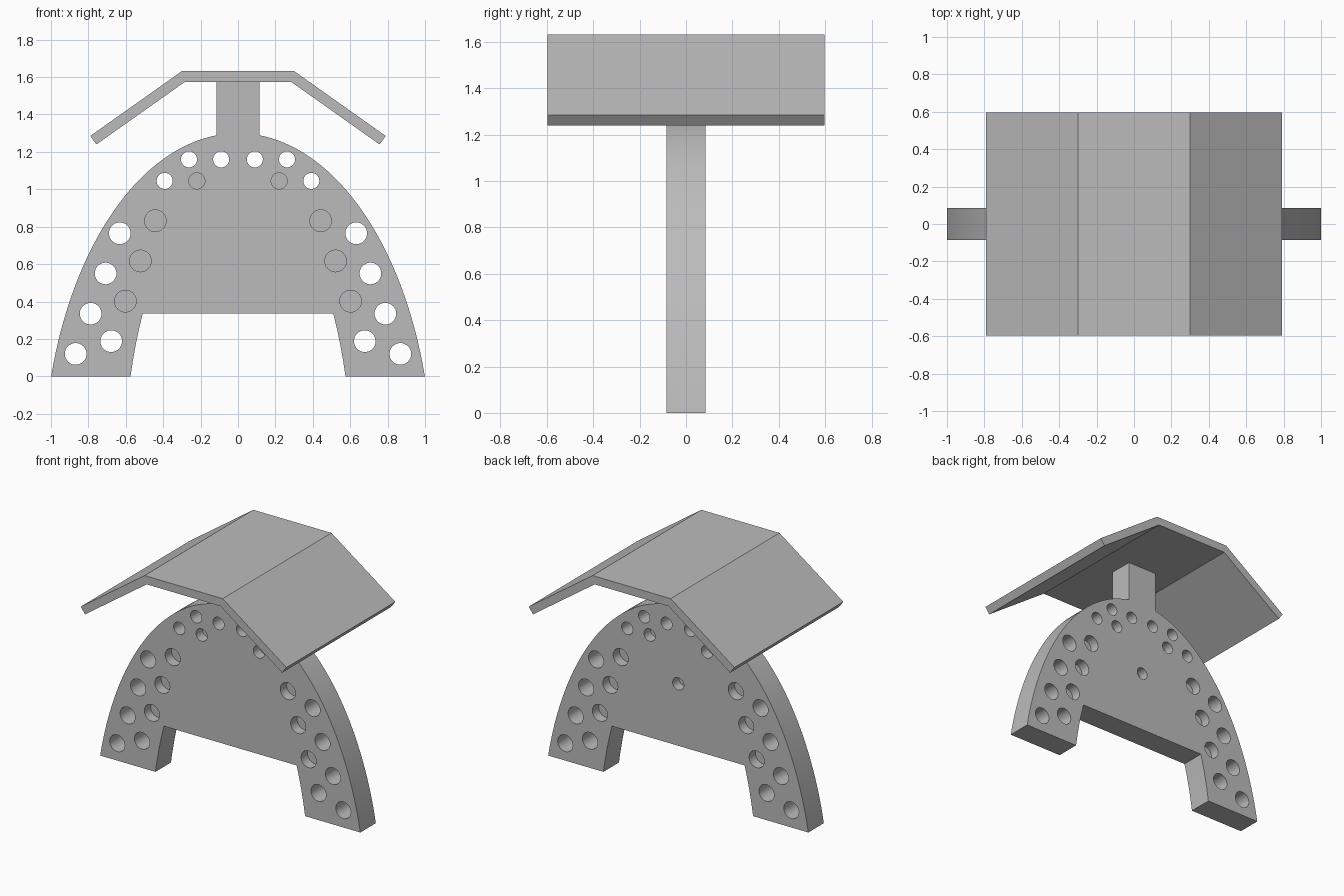
import bpy, bmesh, math
from mathutils import Matrix

if "Cube" in bpy.data.objects:
    bpy.data.objects.remove(bpy.data.objects["Cube"])

grey = bpy.data.materials.new("plain grey")
grey.diffuse_color = (0.5, 0.5, 0.5, 1)
grey.use_nodes = True
grey.node_tree.nodes["Principled BSDF"].inputs["Base Color"].default_value = grey.diffuse_color


def finish(bm, name):
    bmesh.ops.recalc_face_normals(bm, faces=bm.faces)
    mesh = bpy.data.meshes.new(name)
    bm.to_mesh(mesh)
    bm.free()
    mesh.materials.append(grey)
    obj = bpy.data.objects.new(name, mesh)
    bpy.context.collection.objects.link(obj)
    return obj


def extrude_profile(name, right_half, half_depth):
    """Mirror a right-hand profile (x, z) and extrude it along y."""
    pts = right_half + [(-x, z) for x, z in reversed(right_half)]
    bm = bmesh.new()
    face = bm.faces.new([bm.verts.new((x, -half_depth, z)) for x, z in pts])
    out = bmesh.ops.extrude_face_region(bm, geom=[face])
    moved = [v for v in out["geom"] if isinstance(v, bmesh.types.BMVert)]
    bmesh.ops.translate(bm, verts=moved, vec=(0, 2 * half_depth, 0))
    return finish(bm, name)


def ellipse_x(z, a, b):
    return a * math.sqrt(1 - ((z + 0.5) / b) ** 2)


D = 0.085   # half thickness of the arch plate
POST = 0.115

# Arch plate with legs and neck post in one outline
t0 = math.asin(0.5 / 1.8)
t1 = math.acos(POST / 1.04)
outer = []
for i in range(33):
    t = t0 + (t1 - t0) * i / 32
    outer.append((1.04 * math.cos(t), 1.8 * math.sin(t) - 0.5))
leg_inner = [(ellipse_x(z, 0.608, 1.53), z) for z in (0.335, 0.25, 0.17, 0.085, 0.0)]
arch = extrude_profile("arch_body", leg_inner + outer + [(POST, 1.575)], D)

# Holes: (x, z, radius)
BIG, SMALL = 0.058, 0.043
through = [(0.868, 0.12, BIG), (0.678, 0.188, BIG), (0.788, 0.335, BIG),
           (0.708, 0.55, BIG), (0.632, 0.765, BIG),
           (0.392, 1.045, SMALL), (0.262, 1.16, SMALL), (0.09, 1.16, SMALL)]
blind = [(0.602, 0.402, BIG), (0.522, 0.617, BIG), (0.442, 0.832, BIG), (0.22, 1.045, SMALL)]
FLOOR = 0.015   # half thickness left between facing blind holes

bm = bmesh.new()


def drill(x, z, r, y0, y1):
    m = Matrix.Translation((x, (y0 + y1) / 2, z)) @ Matrix.Rotation(math.pi / 2, 4, "X")
    bmesh.ops.create_cone(bm, cap_ends=True, segments=32, radius1=r, radius2=r,
                          depth=y1 - y0, matrix=m)


for s in (-1, 1):
    for x, z, r in through:
        drill(s * x, z, r, -0.2, 0.2)
    for x, z, r in blind:
        drill(s * x, z, r, -0.2, -FLOOR)
        drill(s * x, z, r, FLOOR, 0.2)
drill(0, 0.765, SMALL, FLOOR, 0.2)   # single hole in the back
cutter = finish(bm, "hole_cutter")
cutter.hide_render = True

mod = arch.modifiers.new("holes", "BOOLEAN")
mod.operation = "DIFFERENCE"
mod.solver = "EXACT"
mod.object = cutter
bpy.context.view_layer.objects.active = arch
arch.select_set(True)
bpy.ops.object.modifier_apply(modifier=mod.name)
bpy.data.objects.remove(cutter)
bpy.ops.object.shade_smooth_by_angle(angle=math.radians(25))

# Bent roof: top plate with two sloping wings
top = [(0.3, 1.632), (0.79, 1.285), (0.757, 1.24), (0.283, 1.575)]
bm = bmesh.new()
outline = [top[3], top[2], top[1], top[0]]
bm.free()
extrude_profile("roof", outline, 0.597)
